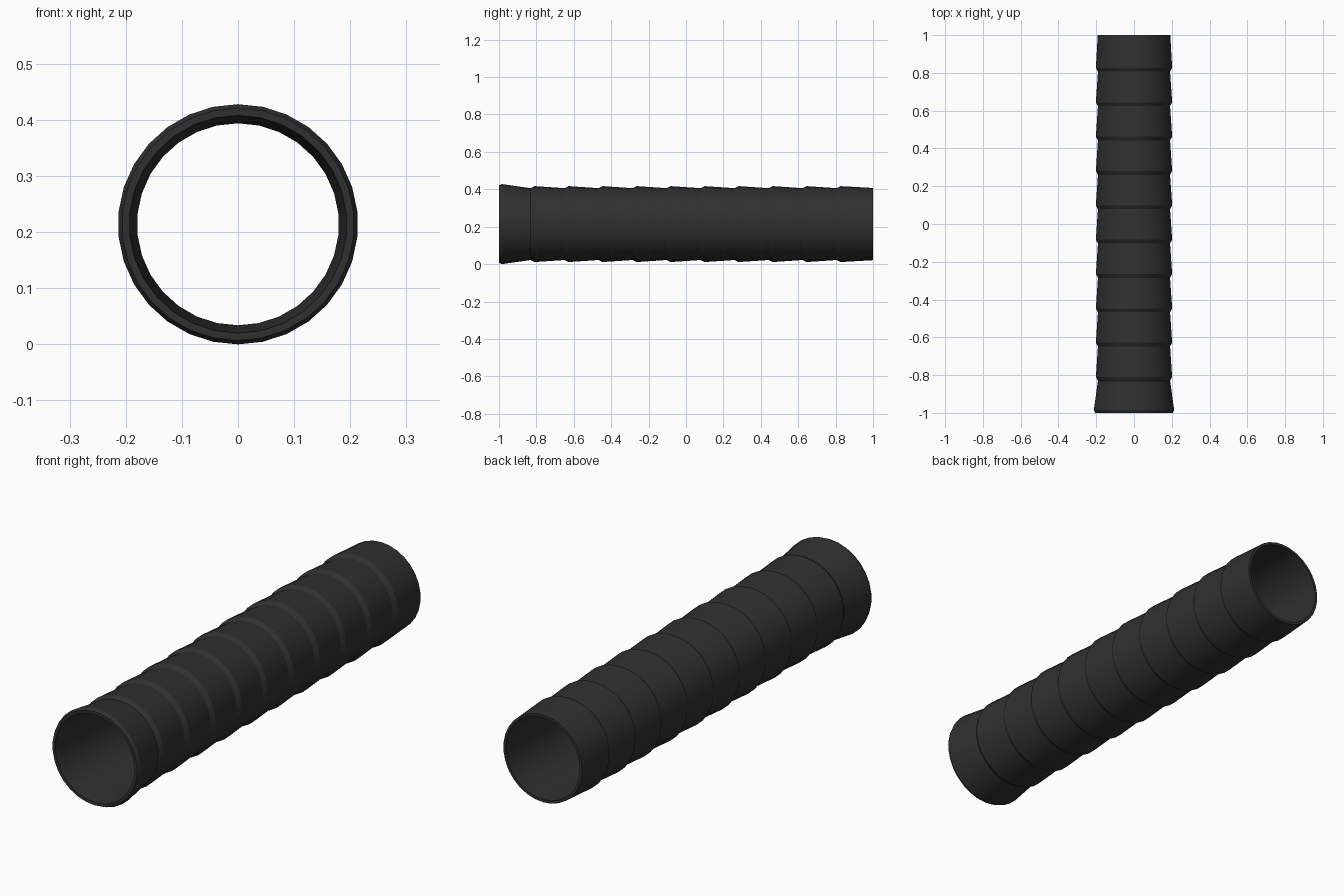
import bpy, bmesh
from math import sin, cos, pi, radians

if "Cube" in bpy.data.objects:
    bpy.data.objects.remove(bpy.data.objects["Cube"])

SIDES, CZ, SEGMENTS = 30, 0.214, 11
PITCH = 2 / SEGMENTS

# outer profile (y, radius): flared mouth, then repeated stepped rings
profile = [(-1.0, 0.207), (-0.985, 0.214)]
for k in range(1, SEGMENTS):
    y = -1 + k * PITCH
    profile += [(y - 0.012, 0.192), (y + 0.008, 0.203)]
profile.append((1.0, 0.193))
# inner bore, back to front
profile += [(1.0, 0.181), (-0.83, 0.180), (-1.0, 0.194)]

# spin the closed profile around the y axis
bm = bmesh.new()
rings = []
for y, r in profile:
    rings.append([bm.verts.new((r * sin(2 * pi * i / SIDES), y,
                                CZ + r * cos(2 * pi * i / SIDES)))
                  for i in range(SIDES)])
for a, b in zip(rings, rings[1:] + rings[:1]):
    for i in range(SIDES):
        j = (i + 1) % SIDES
        bm.faces.new((a[i], a[j], b[j], b[i]))
bmesh.ops.recalc_face_normals(bm, faces=bm.faces)
mesh = bpy.data.meshes.new("ribbed_pipe")
bm.to_mesh(mesh)
bm.free()

pipe = bpy.data.objects.new("ribbed_pipe", mesh)
bpy.context.collection.objects.link(pipe)

# dark rubber
mat = bpy.data.materials.new("dark_rubber")
mat.diffuse_color = (0.03, 0.03, 0.03, 1)
mat.use_nodes = True
mat.node_tree.nodes["Principled BSDF"].inputs["Base Color"].default_value = mat.diffuse_color
mesh.materials.append(mat)

# smooth around the tube, sharp at the ring steps
bpy.context.view_layer.objects.active = pipe
pipe.select_set(True)
bpy.ops.object.shade_smooth_by_angle(angle=radians(20))
